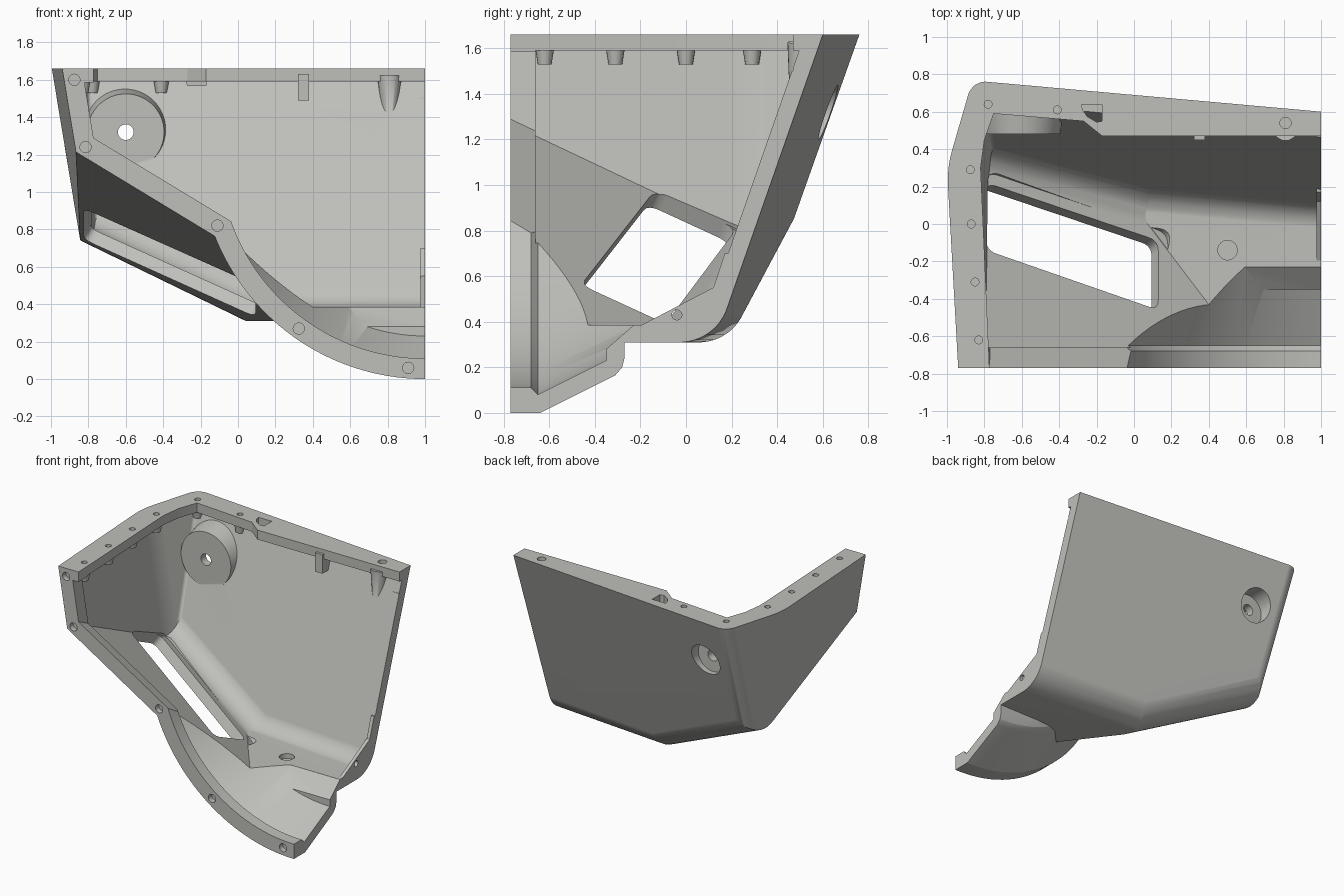
import bpy, bmesh, math
from mathutils import Vector as V, Matrix

if "Cube" in bpy.data.objects:
    bpy.data.objects.remove(bpy.data.objects["Cube"])

# ---------- helpers ----------
def finish(bm, name):
    bmesh.ops.remove_doubles(bm, verts=bm.verts, dist=1e-5)
    bmesh.ops.recalc_face_normals(bm, faces=bm.faces)
    me = bpy.data.meshes.new(name)
    bm.to_mesh(me)
    bm.free()
    ob = bpy.data.objects.new(name, me)
    bpy.context.collection.objects.link(ob)
    return ob

def boolean(target, cutter, op='DIFFERENCE'):
    m = target.modifiers.new("cut", 'BOOLEAN')
    m.operation, m.solver, m.object = op, 'EXACT', cutter
    bpy.context.view_layer.objects.active = target
    bpy.ops.object.modifier_apply(modifier=m.name)
    bpy.data.objects.remove(cutter)

def prism(pts, vec, name="prism"):
    bm = bmesh.new()
    a = [bm.verts.new(p) for p in pts]
    b = [bm.verts.new(V(p) + V(vec)) for p in pts]
    n = len(pts)
    bm.faces.new(a)
    bm.faces.new(b[::-1])
    for i in range(n):
        bm.faces.new((a[i], b[i], b[(i + 1) % n], a[(i + 1) % n]))
    return finish(bm, name)

def box(lo, hi):
    (x0, y0, z0), (x1, y1, z1) = lo, hi
    return prism([(x0, y0, z0), (x1, y0, z0), (x1, y1, z0), (x0, y1, z0)], (0, 0, z1 - z0))

def rod(a, b, r0, r1=None, n=32):
    a, b = V(a), V(b)
    bm = bmesh.new()
    mat = Matrix.Translation((a + b) / 2) @ (b - a).to_track_quat('Z', 'Y').to_matrix().to_4x4()
    bmesh.ops.create_cone(bm, cap_ends=True, segments=n, radius1=r0,
                          radius2=r0 if r1 is None else r1, depth=(b - a).length, matrix=mat)
    return finish(bm, "rod")

def bowl(profile, n=128):
    # rings of (y, radius) around the axis x = 1, z = 1.21
    bm = bmesh.new()
    rings = [[bm.verts.new((1 + r * math.cos(2 * math.pi * (i + .5) / n), y,
                            1.21 + r * math.sin(2 * math.pi * (i + .5) / n)))
              for i in range(n)] for y, r in profile]
    for p, q in zip(rings, rings[1:]):
        for i in range(n):
            bm.faces.new((p[i], p[(i + 1) % n], q[(i + 1) % n], q[i]))
    bm.faces.new(rings[0])
    bm.faces.new(rings[-1][::-1])
    return finish(bm, "bowl")

def rounded(pts, r, n=6):
    out = []
    for i, p in enumerate(pts):
        p = V(p)
        a = p + (V(pts[i - 1]) - p).normalized() * r
        b = p + (V(pts[(i + 1) % len(pts)]) - p).normalized() * r
        for k in range(n + 1):
            t = k / n
            out.append(a * (1 - t) ** 2 + p * 2 * t * (1 - t) + b * t * t)
    return out

# ---------- wall planes (outward normal, distance) and rounded corners ----------
def plane(n, d):
    n = V(n)
    return n.normalized(), d / n.length

back = plane((.0895, 1, -.35), .109)
side_front = plane((-1, -.056, -.165), .7092)
side_back = plane((-1, .29, -.165), .8131)
slant = plane((-.606, -.46, -1), -.335)
floor = plane((0, 0, -1), -.31)
corners = [(back, slant, .22), (back, floor, .22), (back, side_back, .1), (side_front, side_back, .6)]

def hull(t, lo, hi):
    # convex body inset by t, kept within the box lo..hi
    cuts = [(n, d - t) for n, d in (back, side_front, side_back, slant, floor)]
    for (n1, d1), (n2, d2), r in corners:
        axis = n1.cross(n2)
        p = Matrix((n1, n2, axis)).inverted() @ V((d1 - r, d2 - r, 0))
        for k in range(1, 10):
            n = n1.slerp(n2, k / 10)
            cuts.append((n, n.dot(p) + r - t))
    ob = box(lo, hi)
    bm = bmesh.new()
    bm.from_mesh(ob.data)
    bpy.data.objects.remove(ob)
    for n, d in cuts:
        geom = bm.verts[:] + bm.edges[:] + bm.faces[:]
        res = bmesh.ops.bisect_plane(bm, geom=geom, dist=1e-6, plane_co=n * d, plane_no=n, clear_outer=True)
        edges = [e for e in res['geom_cut'] if isinstance(e, bmesh.types.BMEdge)]
        if len(edges) > 2:
            bmesh.ops.contextual_create(bm, geom=edges)
    return finish(bm, "hull")

# ---------- outer skin ----------
shell = hull(0, (-2, -1, -1), (1.4, 2, 2))
shell.name = "housing_shell"
boolean(shell, bowl([(-.9, 1.21), (-.64, 1.21), (-.31, 1.045), (-.28, 1.01), (-.27, .97), (-.27, .85)]), 'UNION')
boolean(shell, box((-3, -.77, -1), (1, 3, 1.66)), 'INTERSECT')

# ---------- cavity, with ribs and bosses left standing ----------
cavity = hull(.075, (-2, -.66, -1), (1.3, 2, 1.59))
bowl_in = bowl([(-.95, 1.10), (-.68, 1.10), (-.65, 1.13), (-.23, .92)])
boolean(bowl_in, prism([(-2, y, z) for y, z in ((-.35, -1), (-.35, .28), (-.225, .389), (-.1, .389), (-.1, -1))], (5, 0, 0)))
boolean(cavity, bowl_in, 'UNION')
boolean(cavity, hull(.105, (-2, -.9, -1), (1.25, -.6, 1.585)), 'UNION')
# top lip opening
lip = [(1.2, .47), (-.17, .47), (-.27, .55), (-.75, .59), (-.80, .45), (-.82, .3), (-.78, -.6), (-.77, -.85), (1.2, -.85)]
boolean(cavity, prism([(x, y, 1.5) for x, y in lip], (0, 0, .3)), 'UNION')
# round boss on the back wall
boolean(cavity, rod((-.6, .48, 1.32), (-.6, .85, 1.32), .205, .27, 64))
# rib at the open end
rib = [(-.225, .37), (.12, .55), (.17, .70), (.4, .7), (.4, .2), (-.225, .2)]
boolean(cavity, prism([(.975, y, z) for y, z in rib], (.6, 0, 0)))
# screw bosses, tab and post beneath the lip
lip_holes = [(-.78, .64), (-.41, .61), (-.875, .29), (-.87, 0), (-.85, -.31), (-.83, -.62)]
for x, y in lip_holes:
    boolean(cavity, rod((x, y, 1.53), (x, y, 1.62), .03, .045, 20))
boolean(cavity, box((.32, .45, 1.49), (.38, .75, 1.63)))
boolean(cavity, rod((.81, .49, 1.38), (.81, .51, 1.62), .035, .065, 24))
boolean(shell, cavity)

# ---------- window in the slanted wall ----------
n_in = -slant[0]
def on_slant(pts, h):
    return [V((x, y, .429 - .606 * x - .46 * y)) + n_in * h for x, y in pts]

pocket = [(-.79, .28), (.18, -.05), (.18, -.38), (-.79, -.06)]
boolean(shell, prism(rounded(on_slant(pocket, .002), .07), n_in * .15))
window = [(-.79, .22), (.13, -.09), (.13, -.46), (-.79, -.14)]
boolean(shell, prism(rounded(on_slant(window, -.2), .06), n_in * .25))

# ---------- holes ----------
boolean(shell, rod((-.6, .54, 1.32), (-.6, 1, 1.32), .12, n=48))      # back recess
boolean(shell, rod((-.6, .3, 1.32), (-.6, .8, 1.32), .042))           # boss bore
for x, y in lip_holes:
    boolean(shell, rod((x, y, 1.56), (x, y, 1.8), .021, n=20))
boolean(shell, rod((.81, .54, 1.6), (.81, .54, 1.8), .03))
slot = [(-.28, .64), (-.17, .64), (-.17, .55), (-.2, .545), (-.25, .575), (-.275, .61)]
boolean(shell, prism([(x, y, 1.57) for x, y in slot], (0, 0, .2)))
for x, z in [(-.875, 1.6), (-.815, 1.24), (-.11, .82), (.325, .27), (.91, .06)]:
    boolean(shell, rod((x, -.9, z), (x, -.73, z), .03, n=24))         # front flange
boolean(shell, rod((.5, -.14, .35), (.5, -.14, .6), .052))            # floor hole
boolean(shell, rod((.93, -.04, .43), (1.2, -.04, .43), .022, n=20))   # rib hole

# ---------- finish ----------
grey = bpy.data.materials.new("light_grey")
grey.diffuse_color = (.52, .52, .495, 1)
grey.use_nodes = True
grey.node_tree.nodes["Principled BSDF"].inputs["Base Color"].default_value = grey.diffuse_color
shell.data.materials.clear()
shell.data.materials.append(grey)
for f in shell.data.polygons:
    f.material_index = 0
bpy.ops.object.select_all(action='DESELECT')
shell.select_set(True)
bpy.context.view_layer.objects.active = shell
bpy.ops.object.shade_smooth_by_angle(angle=math.radians(25))
w = shell.modifiers.new("even_shading", 'WEIGHTED_NORMAL')
w.keep_sharp = True
